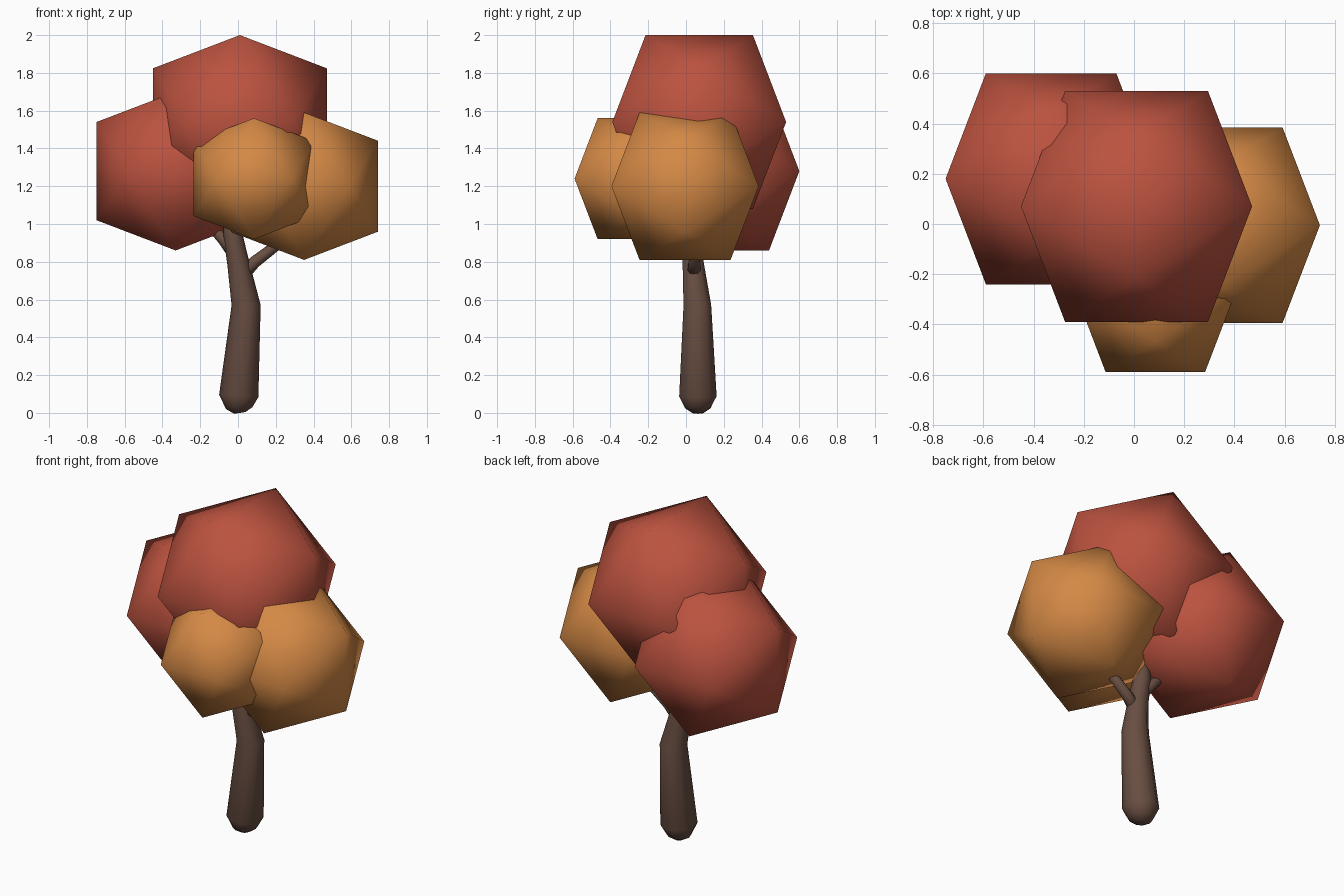
import bpy, bmesh, math
from mathutils import Vector

if "Cube" in bpy.data.objects:
    bpy.data.objects.remove(bpy.data.objects["Cube"], do_unlink=True)


def material(name, rgb):
    m = bpy.data.materials.new(name)
    m.use_nodes = True
    m.diffuse_color = (*rgb, 1)
    m.node_tree.nodes["Principled BSDF"].inputs["Base Color"].default_value = (*rgb, 1)
    return m


RED = material("autumn_red", (0.50, 0.085, 0.05))
ORANGE = material("autumn_orange", (0.66, 0.25, 0.06))
BARK = material("bark_brown", (0.14, 0.076, 0.054))
PHI = (1 + math.sqrt(5)) / 2


def finish(name, bm, mat):
    bmesh.ops.recalc_face_normals(bm, faces=bm.faces)
    for f in bm.faces:
        f.smooth = True
    mesh = bpy.data.meshes.new(name)
    bm.to_mesh(mesh)
    bm.free()
    mesh.materials.append(mat)
    ob = bpy.data.objects.new(name, mesh)
    bpy.context.collection.objects.link(ob)
    return ob


def foliage(name, centre, reach, mat):
    """Axis-aligned icosahedron whose extent along every axis is reach."""
    bm = bmesh.new()
    s = reach / PHI
    for a in (-s, s):
        for b in (-reach, reach):
            for p in ((0, a, b), (a, b, 0), (b, 0, a)):
                bm.verts.new(Vector(p) + Vector(centre))
    bmesh.ops.convex_hull(bm, input=bm.verts)
    # soften the shading towards the edges while keeping broad facets
    bmesh.ops.subdivide_edges(bm, edges=bm.edges, cuts=1, use_grid_fill=True)
    return finish(name, bm, mat)


def limb(name, path, sides=10):
    """Tapered tube through (x, y, z, radius) stations."""
    bm = bmesh.new()
    pts = [Vector(p[:3]) for p in path]
    rings = []
    for i, p in enumerate(pts):
        along = pts[min(i + 1, len(pts) - 1)] - pts[max(i - 1, 0)]
        turn = Vector((0, 0, 1)).rotation_difference(along)
        ring = []
        for k in range(sides):
            a = math.tau * k / sides
            offset = Vector((math.cos(a), math.sin(a), 0)) * path[i][3]
            ring.append(bm.verts.new(p + turn @ offset))
        rings.append(ring)
    for low, high in zip(rings, rings[1:]):
        for k in range(sides):
            n = (k + 1) % sides
            bm.faces.new((low[k], low[n], high[n], high[k]))
    bm.faces.new(rings[0])
    bm.faces.new(rings[-1])
    return finish(name, bm, BARK)


# Foliage clumps
foliage("top_foliage", (0.01, 0.07, 1.54), 0.46, RED)
foliage("right_foliage", (-0.33, 0.18, 1.28), 0.42, RED)
foliage("left_foliage", (0.35, -0.005, 1.2), 0.39, ORANGE)
foliage("front_foliage", (0.085, -0.27, 1.24), 0.32, ORANGE)

# Trunk with a rounded foot, and its two branches
limb("trunk", [(0.01, 0.063, 0, 0.03), (0.006, 0.063, 0.025, 0.07), (0.004, 0.063, 0.09, 0.104),
               (0.043, 0.06, 0.57, 0.077), (0, 0.037, 0.8, 0.058),
               (-0.025, 0.037, 0.93, 0.052), (-0.035, 0.037, 1.1, 0.045)])
limb("left_branch", [(0.01, 0.04, 0.72, 0.04), (0.09, 0.045, 0.8, 0.032), (0.26, 0.05, 0.93, 0.026)])
limb("right_branch", [(-0.02, 0.04, 0.85, 0.04), (-0.08, 0.06, 0.92, 0.03), (-0.17, 0.09, 1.02, 0.026)])
